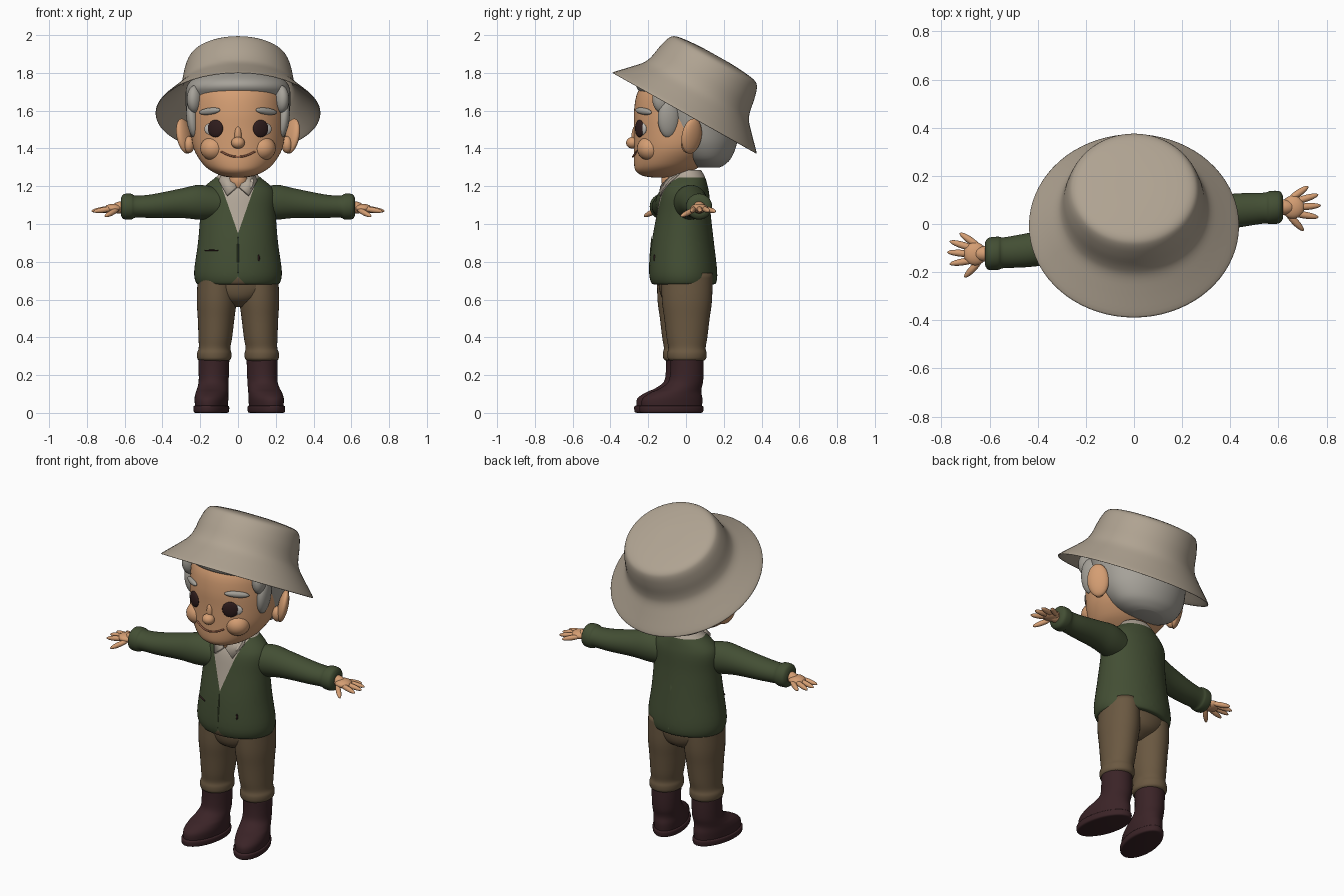
import bpy, bmesh
from math import sin, cos, pi, radians
from mathutils import Matrix, Vector, Euler

cube = bpy.data.objects.get("Cube")
if cube:
    bpy.data.objects.remove(cube)


def material(name, *rgb):
    m = bpy.data.materials.new(name)
    m.use_nodes = True
    m.diffuse_color = (*rgb, 1)
    node = m.node_tree.nodes["Principled BSDF"]
    node.inputs["Base Color"].default_value = (*rgb, 1)
    node.inputs["Roughness"].default_value = 0.8
    return m


SKIN = material("skin", .66, .34, .17)
HAIR = material("grey_hair", .38, .36, .32)
HAT = material("taupe_felt", .43, .365, .285)
SHIRT = material("pale_shirt", .45, .39, .32)
GREEN = material("green_wool", .056, .077, .034)
PANTS = material("brown_cloth", .145, .098, .053)
BOOT = material("maroon_leather", .043, .017, .02)
DARK = material("dark_brown", .028, .012, .012)
WHITE = material("eye_white", .6, .57, .53)
LIP = material("lip_brown", .3, .11, .06)


def finish(name, bm, *mats):
    bmesh.ops.recalc_face_normals(bm, faces=bm.faces[:])
    for f in bm.faces:
        f.smooth = True
    mesh = bpy.data.meshes.new(name)
    bm.to_mesh(mesh)
    bm.free()
    for m in mats:
        mesh.materials.append(m)
    ob = bpy.data.objects.new(name, mesh)
    bpy.context.collection.objects.link(ob)
    return ob


def smooth_rows(rows, steps=4):
    # Catmull-Rom interpolation between the given cross-sections
    out = []
    for i in range(len(rows) - 1):
        quad = zip(rows[max(i - 1, 0)], rows[i], rows[i + 1], rows[min(i + 2, len(rows) - 1)])
        quad = list(quad)
        for k in range(steps):
            t = k / steps
            out.append([b + .5 * t * (c - a + t * (2*a - 5*b + 4*c - d + t * (3*(b - c) + d - a)))
                        for a, b, c, d in quad])
    return out + [list(rows[-1])]


def loft(rows, along_x=False, matrix=None, seg=40):
    # rows: position along the axis, two centre coordinates, two radii
    bm = bmesh.new()
    rings = []
    for t, a, b, ra, rb in smooth_rows(rows):
        ring = []
        for i in range(seg):
            u, v = a + ra * cos(2*pi*i/seg), b + rb * sin(2*pi*i/seg)
            ring.append(bm.verts.new((t, u, v) if along_x else (u, v, t)))
        rings.append(ring)
    for lo, hi in zip(rings, rings[1:]):
        for i in range(seg):
            j = (i + 1) % seg
            bm.faces.new((lo[i], lo[j], hi[j], hi[i]))
    bm.faces.new(rings[0])
    bm.faces.new(rings[-1])
    if matrix:
        bm.transform(matrix)
    return bm


def blobs(name, specs, mat):
    # ellipsoids: centre, radii, rotation
    bm = bmesh.new()
    for centre, size, rot in specs:
        m = Matrix.LocRotScale(Vector(centre), rot, Vector(size))
        bmesh.ops.create_uvsphere(bm, u_segments=24, v_segments=14, radius=1, matrix=m)
    return finish(name, bm, mat)


def capsule(p, q, r):
    p, q = Vector(p), Vector(q)
    d = q - p
    return ((p + q) / 2, (r, r, d.length / 2 + r), d.to_track_quat('Z', 'Y'))


def turn(deg, tilt=0):
    return Euler((0, radians(tilt), radians(deg)))


# Cardigan with shirt opening, cut cleanly along the neckline and hem notch
bm = loft([(.68, 0, -.012, .205, .155), (.69, 0, -.012, .222, .172), (.75, 0, -.015, .232, .18),
           (.9, 0, -.017, .212, .165), (1.05, 0, -.012, .2, .143), (1.15, 0, -.006, .2, .13),
           (1.2, 0, 0, .175, .115), (1.25, 0, .01, .115, .09), (1.285, 0, .01, .085, .07)], seg=56)
cuts = [((0, 0, .95), (1, 0, -.35)), ((0, 0, .95), (-1, 0, -.35)), ((0, 0, 1.247), (0, 0, 1)),
        ((0, 0, .72), (1, 0, 1)), ((0, 0, .72), (-1, 0, 1)), ((0, 0, 0), (0, 1, 0))]
for point, normal in cuts:
    bmesh.ops.bisect_plane(bm, geom=bm.verts[:] + bm.edges[:] + bm.faces[:],
                           plane_co=point, plane_no=normal)
for f in bm.faces:
    c = f.calc_center_median()
    if c.z > 1.247 or (c.y < 0 and abs(c.x) < .35 * (c.z - .95)):
        f.material_index = 1
    elif c.y < 0 and c.z < .72 - abs(c.x):
        f.material_index = 2
finish("cardigan", bm, GREEN, SHIRT, PANTS)

# Pocket slits and front closure
blobs("pocket_slits", [((-.14, -.146, .86), (.045, .006, .004), turn(-32)),
                       ((.11, -.167, .82), (.006, .006, .018), turn(20))], DARK)
blobs("front_closure", [capsule((0, -.181, .93), (0, -.194, .74), .005)], GREEN)

# Neck and shirt collar
blobs("neck", [((0, -.07, 1.23), (.055, .06, .07), turn(0))], SKIN)
for side, word in ((1, "left"), (-1, "right")):
    bm = bmesh.new()
    pts = [(.008, -.132, 1.195), (.058, -.137, 1.15), (.1, -.085, 1.225), (.085, -.03, 1.27), (.035, -.09, 1.255)]
    bm.faces.new([bm.verts.new((side * x, y, z)) for x, y, z in pts])
    flap = finish(word + "_collar", bm, SHIRT)
    mod = flap.modifiers.new("Thickness", 'SOLIDIFY')
    mod.thickness, mod.offset = .014, 0

# Trousers
finish("trouser_seat", loft([(.74, 0, -.005, .2, .14), (.66, 0, -.005, .2, .138),
                             (.6, 0, -.005, .13, .115), (.56, 0, -.005, .04, .05)]), PANTS)
for side, word in ((1, "left"), (-1, "right")):
    y = .005 if side > 0 else -.018
    rows = [(.74, .112, 0, .1, .135), (.6, .113, 0, .105, .133), (.5, .116, 0, .097, .12),
            (.4, .12, 0, .089, .108), (.345, .124, 0, .084, .099), (.315, .126, 0, .091, .104),
            (.285, .126, 0, .088, .1), (.273, .126, 0, .07, .08)]
    finish(word + "_trouser_leg", loft([(z, side*x, y, a, b) for z, x, _, a, b in rows]), PANTS)

    # Boot with a projecting sole, toes turned out
    sole = [(0, 0, -.085, .08, .16), (.006, 0, -.085, .09, .172), (.032, 0, -.085, .092, .174),
            (.038, 0, -.085, .085, .166)]
    upper = [(.03, 0, -.083, .083, .164), (.075, 0, -.08, .087, .163), (.108, 0, -.06, .085, .137),
             (.13, 0, -.034, .082, .112), (.165, 0, -.007, .079, .093), (.22, 0, 0, .08, .089),
             (.285, 0, 0, .082, .088)]
    place = Matrix.Translation((side * .128, y, 0)) @ Matrix.Rotation(radians(15 if side > 0 else -9), 4, 'Z')
    finish(word + "_boot_sole", loft(sole, matrix=place), BOOT)
    finish(word + "_boot", loft(upper, matrix=place), BOOT)

    # Sleeve and cuff
    rows = [(.08, 0, 1.105, .085, .08), (.2, .025, 1.115, .085, .092), (.3, .04, 1.11, .077, .078),
            (.45, .058, 1.095, .07, .063), (.54, .066, 1.092, .064, .058), (.565, .068, 1.092, .069, .068),
            (.605, .07, 1.092, .066, .066), (.62, .07, 1.09, .045, .045)]
    finish(word + "_sleeve", loft([(side*x, v if side > 0 else -.04 - 1.2*v, z, a, b)
                                   for x, v, z, a, b in rows], along_x=True), GREEN)

    # Hand with spread fingers and thumb
    off = 0 if side > 0 else -.194
    def at(x, v, z):
        return (side * x, v + off, z)
    fingers = [((.66, .045, 1.083), (.752, .03, 1.068)), ((.66, .068, 1.085), (.762, .076, 1.07)),
               ((.66, .09, 1.083), (.752, .118, 1.07)), ((.65, .105, 1.08), (.712, .148, 1.068)),
               ((.64, .04, 1.075), (.695, -.018, 1.045))]
    specs = [capsule(at(*p), at(*q), .0145) for p, q in fingers]
    specs += [(at(.66, .07, 1.083), (.048, .048, .024), turn(0)), capsule(at(.6, .07, 1.09), at(.64, .07, 1.085), .032)]
    blobs(word + "_hand", specs, SKIN)

    # Ear, cheek, sideburn
    blobs(word + "_ear", [((side*.283, .03, 1.465), (.028, .062, .095), turn(side*35, side*12)),
                          ((side*.26, .01, 1.42), (.03, .035, .045), turn(0))], SKIN)
    blobs(word + "_cheek", [((side*.13, -.19, 1.4), (.07, .07, .065), turn(0))], SKIN)
    blobs(word + "_sideburn", [((side*.238, -.09, 1.56), (.034, .06, .105), turn(side*10, side*6)),
                               ((side*.228, -.12, 1.66), (.04, .06, .075), turn(side*20))], HAIR)
    # Eye and brow
    blobs(word + "_eye_white", [((side*.13, -.238, 1.503), (.056, .01, .034), turn(side*30))], WHITE)
    blobs(word + "_eye", [((side*.12, -.246, 1.505), (.045, .014, .046), turn(side*27))], DARK)
    blobs(word + "_brow", [((side*.15, -.225, 1.597), (.07, .016, .018), turn(side*37, side*6))], HAIR)

# Head
finish("head", loft([(1.247, 0, -.13, .04, .05), (1.255, 0, -.128, .085, .1), (1.28, 0, -.117, .14, .148),
                     (1.32, 0, -.09, .188, .185), (1.4, 0, -.05, .235, .225), (1.5, 0, -.03, .25, .245),
                     (1.6, 0, -.02, .25, .255), (1.7, 0, -.01, .24, .245), (1.78, 0, 0, .19, .19),
                     (1.82, 0, 0, .1, .1)], seg=56), SKIN)
blobs("nose", [((0, -.283, 1.43), (.036, .034, .031), turn(0)),
               ((0, -.266, 1.47), (.02, .022, .05), turn(0))], SKIN)

# Smile
curve = bpy.data.curves.new("smile", 'CURVE')
curve.dimensions, curve.bevel_depth = '3D', .005
line = curve.splines.new('BEZIER')
line.bezier_points.add(4)
for p, x in zip(line.bezier_points, (-.09, -.045, 0, .045, .09)):
    p.co = (x, -.281 + 2.4*x*x, 1.356 + 3.4*x*x)
    p.handle_left_type = p.handle_right_type = 'AUTO'
curve.materials.append(LIP)
bpy.context.collection.objects.link(bpy.data.objects.new("smile", curve))

# Hair
finish("hair", loft([(1.3, 0, .12, .09, .06), (1.315, 0, .112, .14, .095), (1.35, 0, .1, .195, .14),
                     (1.42, 0, .08, .24, .188), (1.5, 0, .06, .262, .218), (1.6, 0, .04, .275, .238),
                     (1.67, 0, .025, .277, .245), (1.725, 0, 0, .272, .262), (1.77, 0, 0, .235, .235),
                     (1.82, 0, .02, .14, .14)], seg=56), HAIR)

# Bucket hat: inner lining, brim, crown, tipped back
profile = [(.3, .01), (.295, .2), (.26, .26), (.15, .288), (.11, .312), (.06, .362), (0, .424),
           (.002, .432), (.07, .367), (.125, .318), (.17, .299), (.24, .286), (.295, .27),
           (.322, .248), (.334, .2), (.342, .1), (.343, .01)]
tilt = Matrix.Translation((0, -.005, 1.592)) @ Matrix.Rotation(radians(-29.3), 4, 'X')
finish("bucket_hat", loft([(h, 0, 0, r, r) for h, r in profile], matrix=tilt, seg=72), HAT)
